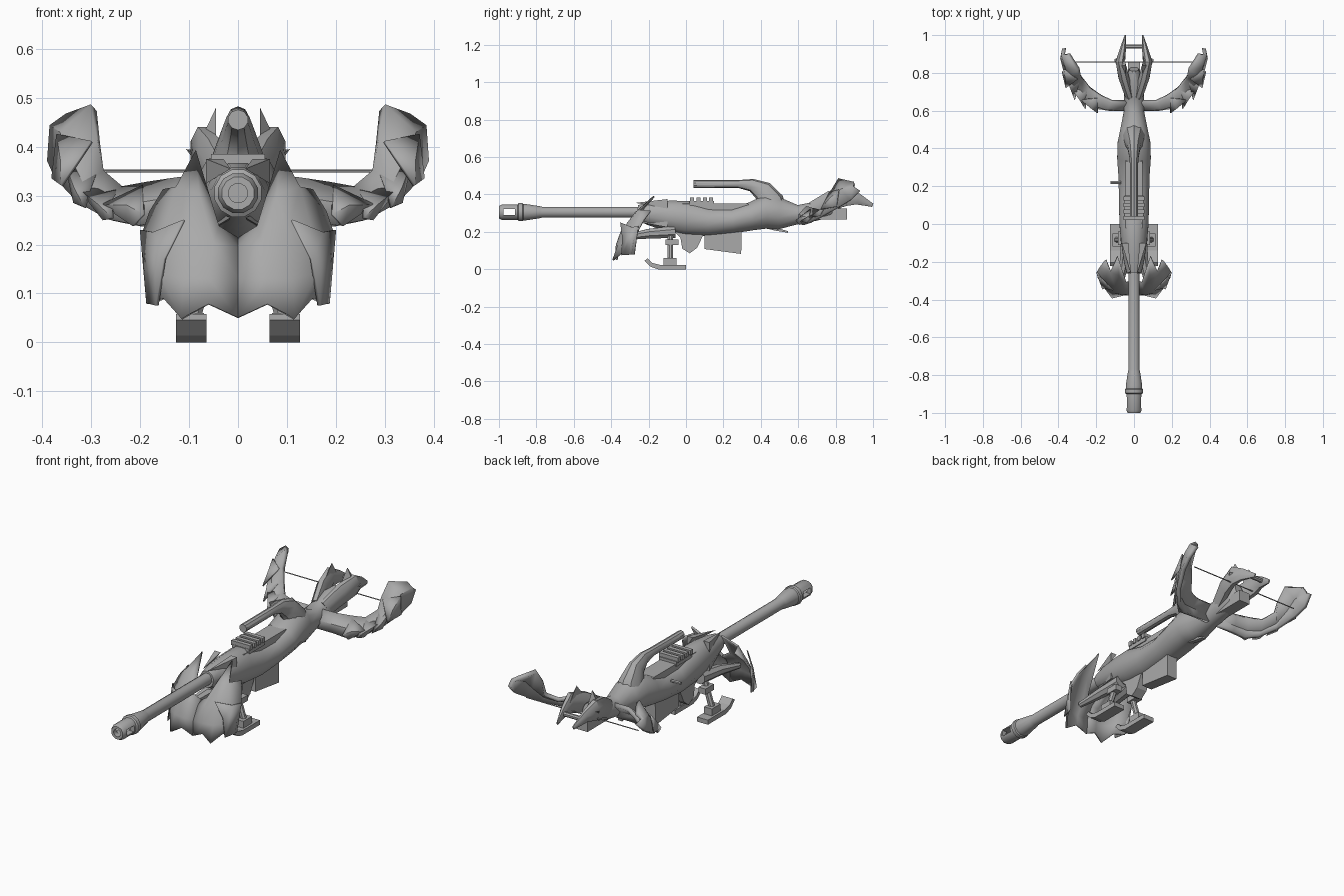
import bpy, bmesh, math
from mathutils import Vector

if "Cube" in bpy.data.objects:
    bpy.data.objects.remove(bpy.data.objects["Cube"])

GREY = bpy.data.materials.new("gun_grey")
GREY.diffuse_color = (0.4, 0.4, 0.4, 1)
GREY.use_nodes = True
GREY.node_tree.nodes["Principled BSDF"].inputs["Base Color"].default_value = GREY.diffuse_color


def make(name, verts, faces, mirror=False, thick=0, smooth=35):
    me = bpy.data.meshes.new(name)
    me.from_pydata([tuple(v) for v in verts], [], faces)
    bm = bmesh.new()
    bm.from_mesh(me)
    bmesh.ops.remove_doubles(bm, verts=bm.verts, dist=0.0002)
    bmesh.ops.recalc_face_normals(bm, faces=bm.faces)
    bm.to_mesh(me)
    bm.free()
    me.materials.append(GREY)
    ob = bpy.data.objects.new(name, me)
    bpy.context.collection.objects.link(ob)
    if thick:
        m = ob.modifiers.new("thickness", 'SOLIDIFY')
        m.thickness, m.offset = thick, 0
    if mirror:
        ob.modifiers.new("mirror", 'MIRROR').use_clip = True
    if smooth:
        bpy.ops.object.select_all(action='DESELECT')
        ob.select_set(True)
        bpy.context.view_layer.objects.active = ob
        bpy.ops.object.shade_smooth_by_angle(angle=math.radians(smooth))
    return ob


def loft(name, rings, **kw):
    n = len(rings[0])
    verts = [v for r in rings for v in r]
    faces = [(i*n+j, i*n+(j+1) % n, (i+1)*n+(j+1) % n, (i+1)*n+j)
             for i in range(len(rings)-1) for j in range(n)]
    faces += [tuple(range(n)), tuple(range(len(verts)-n, len(verts)))]
    return make(name, verts, faces, **kw)


def tube(name, pts, sides=8, **kw):
    """Tube through (x, y, z, radius_side, radius_up) stations."""
    P = [Vector(p[:3]) for p in pts]
    rings = []
    for i, p in enumerate(pts):
        d = (P[min(i+1, len(P)-1)] - P[max(i-1, 0)]).normalized()
        side = d.cross(Vector((0, 0, 1)))
        side = side.normalized() if side.length > 0.01 else Vector((1, 0, 0))
        up = side.cross(d)
        ang = [2*math.pi*(k+.5)/sides for k in range(sides)]
        rings.append([P[i] + side*math.cos(a)*p[3] + up*math.sin(a)*p[-1] for a in ang])
    return loft(name, rings, **kw)


def box(name, x, y, z, **kw):
    rings = [[(x[0], t, z[0]), (x[1], t, z[0]), (x[1], t, z[1]), (x[0], t, z[1])] for t in y]
    return loft(name, rings, smooth=0, **kw)


def prism(name, outline, x0, x1, **kw):
    """Side outline of (y, z) points extruded across x."""
    return loft(name, [[(x, y, z) for y, z in outline] for x in (x0, x1)], smooth=0, **kw)


# Barrel with flared collar and bored muzzle brake
prof = [(0, -.9), (.02, -.9), (.02, -1), (.034, -1), (.042, -.985), (.042, -.9), (.05, -.895),
        (.05, -.875), (.045, -.87), (.045, -.855), (.033, -.78), (.03, -.77), (.03, -.2), (0, -.2)]
rings = [[(max(r, .00001)*math.cos(2*math.pi*(k+.5)/12), y, .305 + max(r, .00001)*math.sin(2*math.pi*(k+.5)/12))
          for k in range(12)] for r, y in prof]
barrel = loft("barrel", rings)
slot = box("muzzle_slot_cutter", (-.1, .1), (-.975, -.915), (.289, .321))
slot.hide_render = True
slot.hide_viewport = True
cut = barrel.modifiers.new("slot", 'BOOLEAN')
cut.object, cut.solver = slot, 'EXACT'

# Main body: sections of (y, top, bottom, half width)
secs = [(-.26, .345, .26, .04), (-.2, .36, .235, .055), (-.1, .37, .2, .07), (0, .37, .18, .08),
        (.12, .335, .175, .082), (.25, .33, .19, .085), (.35, .36, .205, .092), (.43, .4, .215, .09),
        (.5, .385, .21, .075), (.6, .345, .24, .055), (.68, .36, .255, .055), (.76, .39, .275, .048),
        (.82, .39, .31, .025)]
tube("body", [(0, y, (t+b)/2, w, (t-b)/2) for y, t, b, w in secs], sides=12)
prism("belly_keel", [(-.08, .22), (-.03, .17), (-.02, .11), (.02, .085), (.06, .115), (.1, .2)], -.03, .03)
for s, n in ((1, "top_front_spike"), (-1, "lower_front_spike")):
    z = .305 + s*.05
    make(n, [(.015, -.27, z), (.065, -.1, z-.03), (.03, -.1, z+s*.02), (.065, -.1, z+.02)],
         [(0, 1, 2), (0, 2, 3), (0, 3, 1), (1, 2, 3)], mirror=True)

# Carry handle sweeping forward from the back of the body
tube("carry_handle", [(0, .04, .455, .021, .021), (0, .28, .456, .021, .021), (0, .35, .45, .025, .034),
                      (0, .41, .42, .036, .055), (0, .45, .36, .06, .075), (0, .47, .3, .07, .07)], sides=10)

# Receiver rail, ribbed feed cover, bolt and magazine
prism("receiver_block", [(-.02, .29), (.33, .29), (.36, .325), (.33, .352), (-.02, .352)], -.045, .045)
box("feed_cover", (-.05, .05), (.02, .15), (.34, .366))
for i in range(4):
    box("feed_rib", (-.055, .055), (.022+i*.034, .043+i*.034), (.36, .385))
tube("bolt_handle", [(-.07, .22, .3, .008), (-.125, .22, .3, .008)], sides=6)
prism("magazine", [(.1, .22), (.1, .108), (.295, .082), (.298, .23)], -.03, .03)
prism("trigger_spur", [(.39, .25), (.42, .22), (.47, .208), (.545, .195), (.545, .204), (.47, .225)], -.012, .012)

# Front shield: rows of points from the scalloped bottom up
rows = [[(0, -.37, .05), (.06, -.375, .078), (.115, -.39, .048), (.15, -.34, .09), (.183, -.29, .078)],
        [(0, -.365, .13), (.06, -.37, .13), (.11, -.36, .13), (.158, -.33, .14), (.19, -.28, .15)],
        [(0, -.33, .19), (.05, -.345, .2), (.1, -.33, .22), (.15, -.295, .22), (.193, -.25, .22)],
        [(0, -.3, .21), (.04, -.31, .235), (.08, -.27, .3), (.125, -.25, .315), (.178, -.225, .265)]]
faces = [(i*5+j, i*5+j+1, i*5+j+6, i*5+j+5) for i in range(3) for j in range(4)]
verts = sum(rows, []) + [(.087, -.17, .39), (.15, -.19, .31)]
make("shield", verts, faces + [(16, 17, 20), (17, 18, 20), (18, 19, 21)], mirror=True, thick=.01, smooth=50)
make("shield_side_plate", [(.165, -.345, .075), (.15, -.34, .17), (.11, -.35, .25), (.172, -.29, .225),
                           (.198, -.255, .23), (.185, -.275, .08)],
     [(0, 1, 3), (1, 2, 3), (0, 3, 4, 5)], mirror=True, thick=.006)
tube("shield_strut", [(.035, -.06, .2, .035), (.05, -.2, .19, .028), (.075, -.33, .17, .015)], mirror=True)

# Bipod: upturned skids, clamps and slanted legs
prism("bipod_skid", [(-.15, 0), (0, 0), (0, .024), (-.14, .024), (-.18, .034), (-.205, .058), (-.222, .046),
                     (-.19, .014)], .064, .127, mirror=True)
box("bipod_clamp", (.07, .115), (-.12, -.05), (.02, .06), mirror=True)
tube("bipod_leg", [(.092, -.083, .05, .016), (.05, -.083, .18, .016)], mirror=True)
box("bipod_hinge", (.045, .085), (-.11, -.04), (.13, .16), mirror=True)

# Bow limbs: lower and upper edges swept outward, back and up
low = [(.03, .61, .25), (.13, .61, .25), (.2, .62, .238), (.26, .66, .25), (.32, .73, .285),
       (.365, .82, .335), (.38, .88, .37), (.37, .93, .42)]
high = [(.03, .65, .33), (.12, .65, .33), (.18, .68, .32), (.235, .72, .31), (.275, .77, .345),
        (.285, .78, .41), (.295, .82, .48), (.345, .9, .46)]
n = len(low)
mid = [(Vector(a)+Vector(b))/2 + Vector((.018, -.018, 0)) for a, b in zip(low, high)]
faces = [(k*n+i, k*n+i+1, k*n+n+i+1, k*n+n+i) for k in range(2) for i in range(n-1)]
make("bow_limb", low + mid + high, faces, mirror=True, thick=.022, smooth=40)

# Overlapping feather plates along the outside of each limb
for i in (2, 3, 4, 5):
    a, b, m = Vector(low[i]), Vector(high[i]), mid[i]
    out = Vector((.014, -.014, 0))
    tip = Vector(low[i-1])*.6 + m*.4 + out*2.2
    make("limb_feather", [a+out, m+out*1.3, b+out, tip, mid[i+1]+out],
         [(0, 1, 3), (1, 2, 3), (0, 4, 1), (1, 4, 2)], mirror=True, thick=.006)
tube("bow_string", [(-.325, .857, .35, .003), (.325, .857, .35, .003)], sides=6)
box("string_rail", (-.032, .032), (.58, .86), (.265, .325))

# Forked tail with pointed ears and a crossbar
tube("tail_prong", [(.025, .68, .32, .025, .045), (.055, .78, .37, .03, .055), (.072, .86, .39, .027, .055),
                    (.06, .92, .375, .018, .032), (.046, .998, .342, .004, .01)], mirror=True)
for n, tip in (("tail_ear", (.045, .84, .48)), ("tail_side_ear", (.106, .87, .395))):
    make(n, [(.045, .74, .36), (.09, .84, .385), (.05, .9, .39), (.06, .82, .33), tip],
         [(0, 1, 4), (1, 2, 4), (2, 3, 4), (3, 0, 4), (0, 1, 2, 3)], mirror=True)
tube("tail_crossbar", [(-.055, .94, .37, .012), (.055, .94, .37, .012)])
